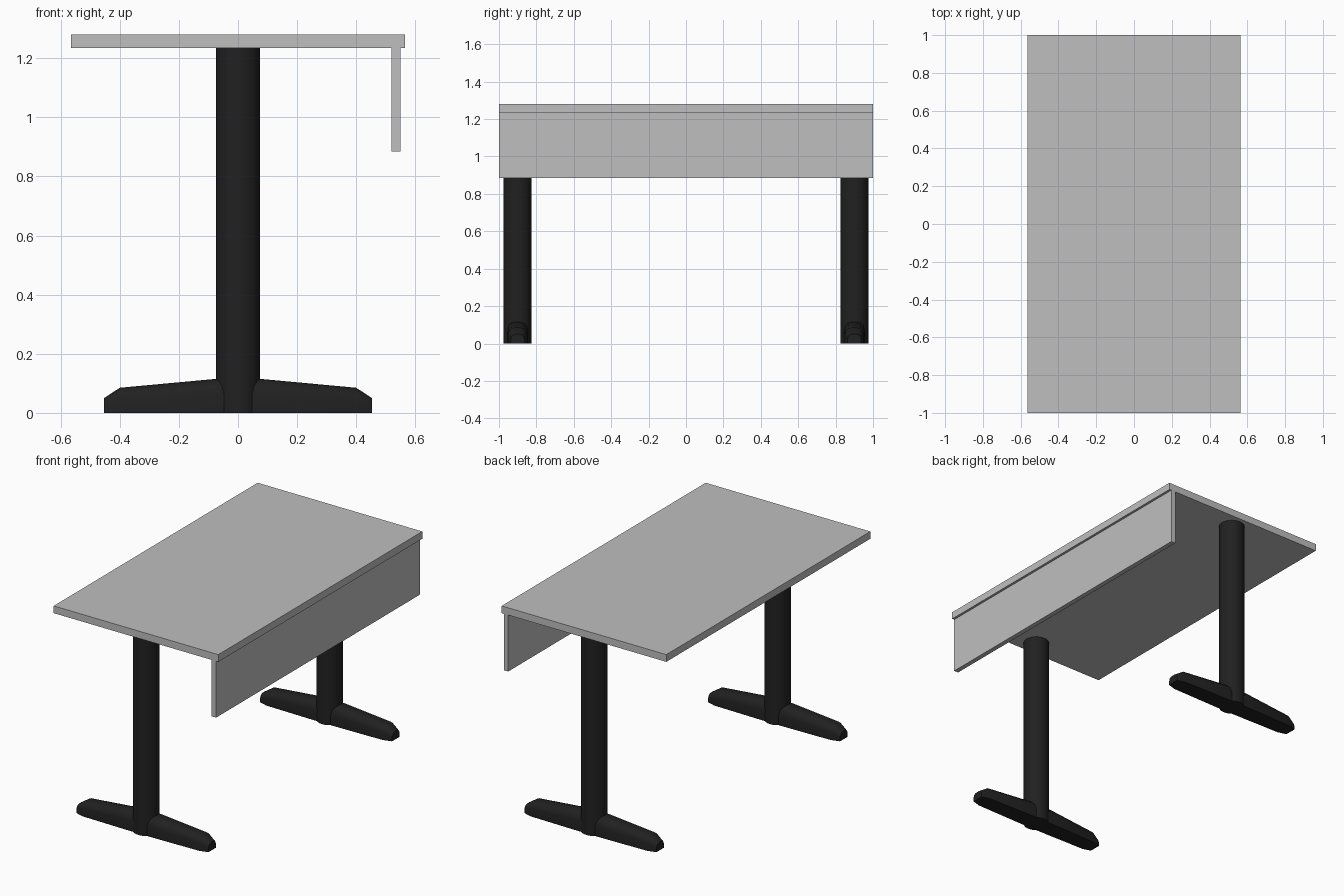
import bpy, bmesh

cube = bpy.data.objects.get("Cube")
if cube:
    bpy.data.objects.remove(cube, do_unlink=True)


def material(name, value):
    mat = bpy.data.materials.new(name)
    mat.use_nodes = True
    colour = (value, value, value, 1)
    mat.diffuse_color = colour
    mat.node_tree.nodes["Principled BSDF"].inputs["Base Color"].default_value = colour
    return mat


grey = material("light grey laminate", 0.52)
black = material("black metal", 0.015)


def box(name, low, high, mat):
    centre = [(a + b) / 2 for a, b in zip(low, high)]
    bpy.ops.mesh.primitive_cube_add(size=1, location=centre)
    obj = bpy.context.object
    obj.name = name
    obj.scale = [b - a for a, b in zip(low, high)]
    bpy.ops.object.transform_apply(location=False, rotation=False, scale=True)
    obj.data.materials.append(mat)


def smooth(obj):
    bpy.ops.object.select_all(action='DESELECT')
    obj.select_set(True)
    bpy.context.view_layer.objects.active = obj
    bpy.ops.object.shade_smooth_by_angle(angle=0.6)


# Tapered foot: cross-sections with rounded upper edges, lofted along x
def foot(name, y):
    half = [(0.075, 0.058, 0.115), (0.40, 0.052, 0.085), (0.453, 0.036, 0.05)]
    stations = [(-x, w, h) for x, w, h in reversed(half)] + half
    bm = bmesh.new()
    rings = []
    for x, w, h in stations:
        side = [(1, 0), (1, 0.55), (0.88, 0.8), (0.6, 0.95), (0.25, 1)]
        outline = side + [(-a, b) for a, b in reversed(side)]
        rings.append([bm.verts.new((x, y + a * w, b * h)) for a, b in outline])
    for r, s in zip(rings, rings[1:]):
        for i in range(len(r)):
            j = (i + 1) % len(r)
            bm.faces.new((r[i], r[j], s[j], s[i]))
    bm.faces.new(rings[0])
    bm.faces.new(rings[-1])
    bmesh.ops.recalc_face_normals(bm, faces=bm.faces)
    mesh = bpy.data.meshes.new(name)
    bm.to_mesh(mesh)
    bm.free()
    obj = bpy.data.objects.new(name, mesh)
    bpy.context.collection.objects.link(obj)
    mesh.materials.append(black)
    smooth(obj)


# Top and modesty panel
box("table_top", (-0.565, -1, 1.235), (0.565, 1, 1.28), grey)
box("modesty_panel", (0.52, -1, 0.885), (0.55, 1, 1.235), grey)

# Pedestal legs
for label, y in (("front", -0.9), ("back", 0.9)):
    bpy.ops.mesh.primitive_cylinder_add(vertices=32, radius=0.075, depth=1.235,
                                        location=(0, y, 1.235 / 2))
    column = bpy.context.object
    column.name = label + "_column"
    column.data.materials.append(black)
    smooth(column)
    foot(label + "_foot", y)
